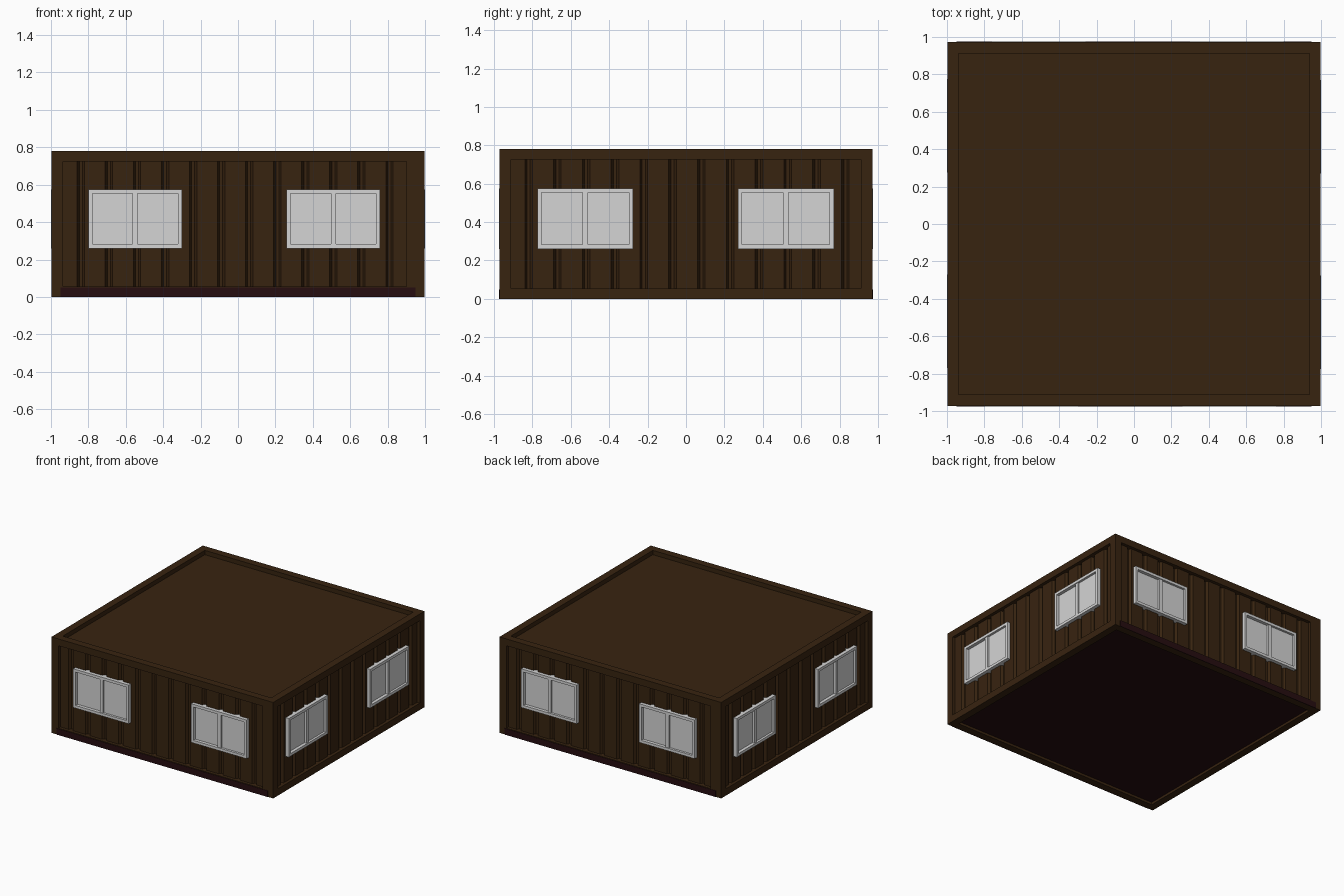
import bpy, bmesh
from math import pi
from mathutils import Matrix, Vector

if "Cube" in bpy.data.objects:
    bpy.data.objects.remove(bpy.data.objects["Cube"], do_unlink=True)


def material(name, rgb):
    m = bpy.data.materials.new(name)
    m.use_nodes = True
    m.diffuse_color = (*rgb, 1)
    m.node_tree.nodes["Principled BSDF"].inputs["Base Color"].default_value = (*rgb, 1)
    return m


BROWN = material("dark brown steel", (0.039, 0.017, 0.005))
GREY = material("light grey window", (0.66, 0.66, 0.66))
RED = material("dark red floor", (0.019, 0.004, 0.005))

HX, HY, H = 0.997, 0.972, 0.78      # outer half sizes and height
RIM = 0.06                          # frame beam thickness
LOW, HIGH = 0.055, 0.725            # wall opening heights


def finish(name, bm, mat, turn=0):
    bmesh.ops.recalc_face_normals(bm, faces=bm.faces)
    bm.transform(Matrix.Rotation(turn * pi / 2, 4, 'Z'))
    mesh = bpy.data.meshes.new(name)
    bm.to_mesh(mesh)
    bm.free()
    mesh.materials.append(mat)
    ob = bpy.data.objects.new(name, mesh)
    bpy.context.collection.objects.link(ob)
    return ob


def boxes(name, spans, mat, turn=0):
    """One object from boxes given as x0, x1, y0, y1, z0, z1."""
    bm = bmesh.new()
    for x0, x1, y0, y1, z0, z1 in spans:
        centre = Vector((x0 + x1, y0 + y1, z0 + z1)) / 2
        size = Matrix.Diagonal((x1 - x0, y1 - y0, z1 - z0, 1))
        bmesh.ops.create_cube(bm, size=1, matrix=Matrix.Translation(centre) @ size)
    return finish(name, bm, mat, turn)


def corrugated_wall(name, x0, x1, y, first_groove, turn):
    """Flat sheet with twelve vertical trapezoid grooves."""
    points = [(x0, y)]
    for i in range(12):
        c = first_groove + i * 0.15
        points += [(c - 0.02, y), (c - 0.008, y + 0.02),
                   (c + 0.008, y + 0.02), (c + 0.02, y)]
    points.append((x1, y))
    bm = bmesh.new()
    low = [bm.verts.new((px, py, LOW - 0.01)) for px, py in points]
    high = [bm.verts.new((px, py, HIGH + 0.01)) for px, py in points]
    for i in range(len(points) - 1):
        bm.faces.new((low[i], low[i + 1], high[i + 1], high[i]))
    ob = finish(name, bm, BROWN, turn)
    # An open sheet needs its outside direction set explicitly
    outward = Matrix.Rotation(turn * pi / 2, 3, 'Z') @ Vector((0, -1, 0))
    if ob.data.polygons[0].normal.dot(outward) < 0:
        ob.data.flip_normals()


def sliding_window(name, cx, y, turn):
    """Frame with a centre bar and two sashes at different depths."""
    l, r, b, t = cx - 0.25, cx + 0.25, 0.26, 0.575
    e, back = 0.022, y + 0.05
    boxes(name + "_frame", [
        (l, l + e, y, back, b, t), (r - e, r, y, back, b, t),
        (l + e, r - e, y, back, b, b + e), (l + e, r - e, y, back, t - e, t),
        (cx - 0.014, cx + 0.014, y + 0.006, back, b + e, t - e)], GREY, turn)
    boxes(name + "_panes", [
        (l + e, cx - 0.014, y + 0.026, back, b + e, t - e),
        (cx + 0.014, r - e, y + 0.018, back, b + e, t - e)], GREY, turn)


# Four sides: outer half depth, beam half length, opening, first groove, windows
long_side = (HY, HX, -0.935, 0.90, -0.84, (-0.55, 0.51))
short_side = (HX, HY - RIM, -0.915, 0.915, -0.82, (-0.525, 0.52))
for turn, side in enumerate(("front", "right_hand", "back", "left_hand")):
    depth, half, x0, x1, groove, windows = short_side if turn % 2 else long_side
    y = -depth
    inner = y + RIM
    post = min(half, abs(x0) + 0.003)
    beams = [(-half, half, y, inner, HIGH, H), (-half, half, y, inner, 0, LOW)]
    if turn % 2 == 0:
        beams += [(-half, x0, y, inner, LOW, HIGH), (x1, half, y, inner, LOW, HIGH)]
        boxes(side + "_floor_edge", [(-0.95, 0.95, y - 0.003, y + 0.004, 0, 0.05)], RED, turn)
    boxes(side + "_frame", beams, BROWN, turn)
    corrugated_wall(side + "_wall", x0, x1, y + 0.025, groove, turn)
    for i, cx in enumerate(windows):
        sliding_window(f"{side}_window_{i + 1}", cx, y - 0.003, turn)

# Sunken roof and raised floor plates
boxes("roof", [(-HX + RIM, HX - RIM, -HY + RIM, HY - RIM, 0.70, 0.745)], BROWN)
boxes("floor", [(-HX + RIM, HX - RIM, -HY + RIM, HY - RIM, 0.02, 0.05)], RED)
